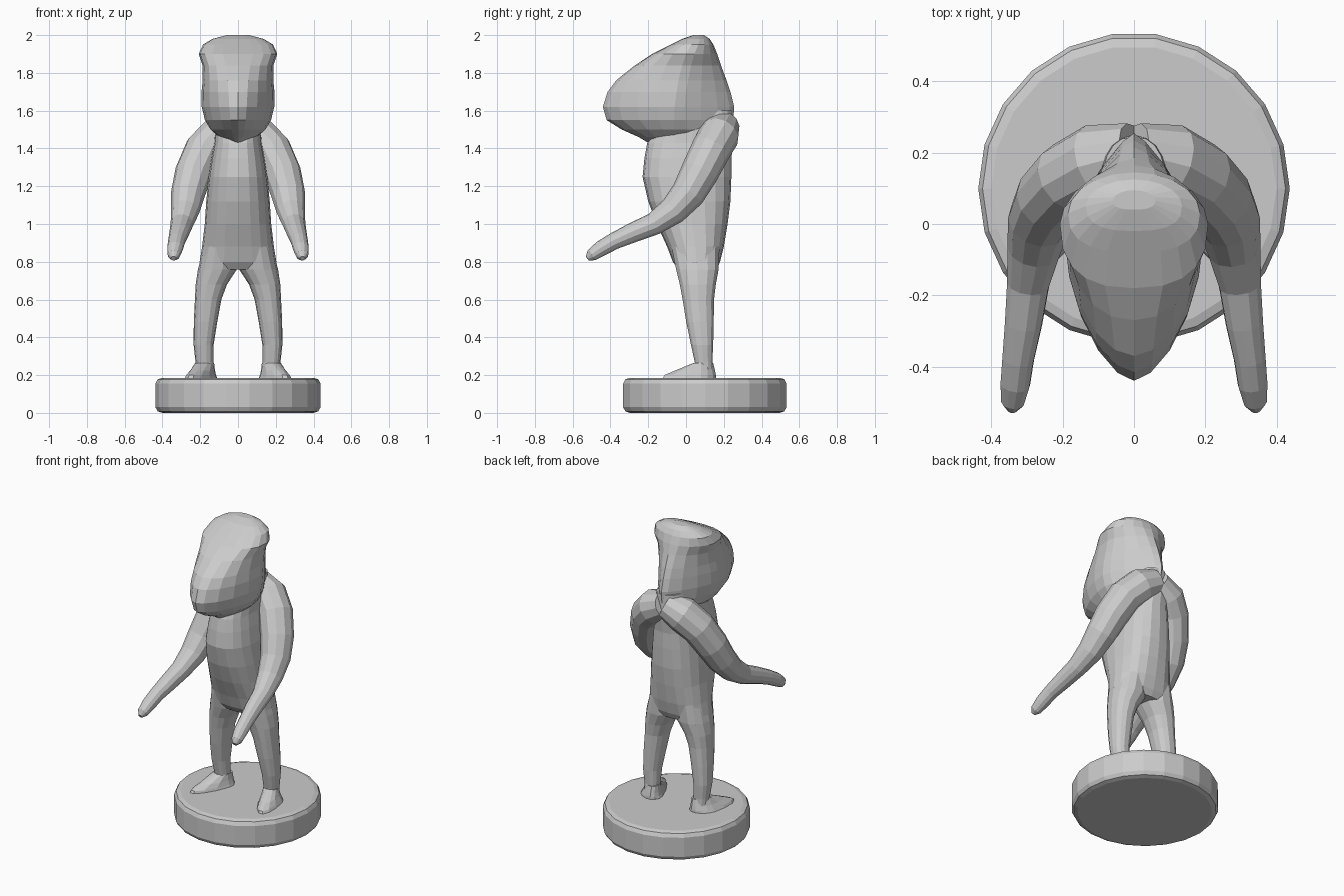
import bpy, bmesh
from math import sin, cos, pi, copysign
from mathutils import Vector


def loft(name, rings, mirror=False):
    """Skin a list of equal-sized point rings and cap both ends."""
    bm = bmesh.new()
    loops = [[bm.verts.new(p) for p in ring] for ring in rings]
    n = len(loops[0])
    for a, b in zip(loops, loops[1:]):
        for i in range(n):
            j = (i + 1) % n
            bm.faces.new((a[i], a[j], b[j], b[i]))
    bm.faces.new(loops[0])
    bm.faces.new(loops[-1])
    bmesh.ops.recalc_face_normals(bm, faces=bm.faces)
    mesh = bpy.data.meshes.new(name)
    bm.to_mesh(mesh)
    bm.free()
    obj = bpy.data.objects.new(name, mesh)
    bpy.context.collection.objects.link(obj)
    if mirror:
        obj.modifiers.new("Mirror", 'MIRROR')
    return obj


def slice_ring(z, xc, w, y0, yc, y1, pf=2, pb=2, skew=0, n=20):
    """Horizontal egg slice: front y0, widest at yc, back y1; pf/pb set roundness."""
    ring = []
    for i in range(n):
        a = 2 * pi * i / n
        s, c = sin(a), cos(a)
        p = pf if s < 0 else pb
        dy = copysign(abs(s) ** (2 / p), s) * ((yc - y0) if s < 0 else (y1 - yc))
        x = xc + copysign(abs(c) ** (2 / p), c) * w
        ring.append((x + skew * dy, yc + dy, z))
    return ring


def tube_rings(path, n=12):
    """Round rings along a path of (x, y, z, radius)."""
    pts = [Vector(p[:3]) for p in path]
    t_old, side, rings = None, None, []
    for i, p in enumerate(path):
        t = (pts[min(i + 1, len(pts) - 1)] - pts[max(i - 1, 0)]).normalized()
        if t_old is None:
            side = t.cross(Vector((0, 0, 1))).normalized()
        else:
            side = t_old.rotation_difference(t) @ side
        up = t.cross(side)
        rings.append([pts[i] + p[3] * (cos(2 * pi * k / n) * side + sin(2 * pi * k / n) * up)
                      for k in range(n)])
        t_old = t
    return rings


# round base with softened rims
base_profile = [(0.40, 0), (0.425, 0.008), (0.437, 0.03), (0.437, 0.155),
                (0.425, 0.178), (0.40, 0.186)]
loft("base", [slice_ring(z, 0, r, 0.10 - r, 0.10, 0.10 + r, n=22) for r, z in base_profile])

# head: wedge with a sloping top and a pointed snout
head = [(1.43, 0.03, -0.20, -0.12, 0.10, 2, 2), (1.46, 0.10, -0.25, -0.06, 0.20, 1.7, 1.7),
        (1.50, 0.145, -0.34, -0.06, 0.23, 1.6, 1.5), (1.55, 0.175, -0.42, -0.06, 0.25, 1.6, 1.35),
        (1.62, 0.192, -0.44, -0.06, 0.255, 1.65, 1.3), (1.70, 0.193, -0.415, -0.05, 0.235, 1.75, 1.35),
        (1.76, 0.187, -0.37, -0.04, 0.215, 1.9, 1.45), (1.84, 0.188, -0.27, -0.02, 0.185, 2.2, 1.6),
        (1.90, 0.208, -0.18, 0.00, 0.165, 2.5, 1.8), (1.95, 0.185, -0.08, 0.03, 0.145, 2.6, 2),
        (1.98, 0.135, -0.02, 0.05, 0.125, 2.6, 2), (2.0, 0.06, 0.04, 0.065, 0.095, 2.4, 2)]
loft("head", [slice_ring(z, 0, w, a, c, b, pf, pb) for z, w, a, c, b, pf, pb in head])

# torso
torso = [(0.76, 0.19, -0.04, 0.16), (0.80, 0.203, -0.07, 0.18), (0.88, 0.19, -0.10, 0.20),
         (1.00, 0.176, -0.155, 0.22), (1.12, 0.168, -0.20, 0.235), (1.25, 0.155, -0.23, 0.24),
         (1.35, 0.14, -0.22, 0.24), (1.43, 0.125, -0.205, 0.25), (1.50, 0.12, -0.17, 0.25),
         (1.60, 0.09, -0.05, 0.245)]
loft("torso", [slice_ring(z, 0, w, a, (a + b) / 2, b, 2.4, 2.4) for z, w, a, b in torso])

# legs
leg = [(0.20, 0.175, 0.045, 0.05, 0.145), (0.27, 0.178, 0.047, 0.045, 0.14),
       (0.36, 0.182, 0.053, 0.025, 0.145), (0.48, 0.172, 0.062, 0.00, 0.148),
       (0.60, 0.158, 0.07, -0.02, 0.15), (0.68, 0.141, 0.083, -0.035, 0.16),
       (0.76, 0.109, 0.103, -0.055, 0.175), (0.88, 0.095, 0.085, -0.08, 0.18)]
loft("legs", [slice_ring(z, x, w, a, (a + b) / 2, b, 2.3, 2.3, n=14) for z, x, w, a, b in leg], True)

# feet, toes turned outward
foot = [(0.18, 0.19, 0.078, -0.13, 0.16), (0.20, 0.188, 0.068, -0.12, 0.16),
        (0.225, 0.184, 0.058, -0.06, 0.155), (0.265, 0.178, 0.048, 0.04, 0.145)]
loft("feet", [slice_ring(z, x, w, a, 0.08, b, 1.8, 2, -0.3, 14) for z, x, w, a, b in foot], True)

# arms: from the hunched shoulders down and forward to the hands
arm = [(0, 0.20, 1.52, 0.085), (0.10, 0.175, 1.47, 0.108), (0.18, 0.13, 1.39, 0.105),
       (0.235, 0.07, 1.27, 0.10), (0.265, 0.01, 1.16, 0.09), (0.28, -0.07, 1.07, 0.076),
       (0.297, -0.17, 1.00, 0.06), (0.31, -0.28, 0.955, 0.053), (0.325, -0.38, 0.91, 0.045),
       (0.333, -0.45, 0.87, 0.042), (0.34, -0.50, 0.835, 0.033), (0.342, -0.522, 0.818, 0.014)]
loft("arms", tube_rings(arm), True)
